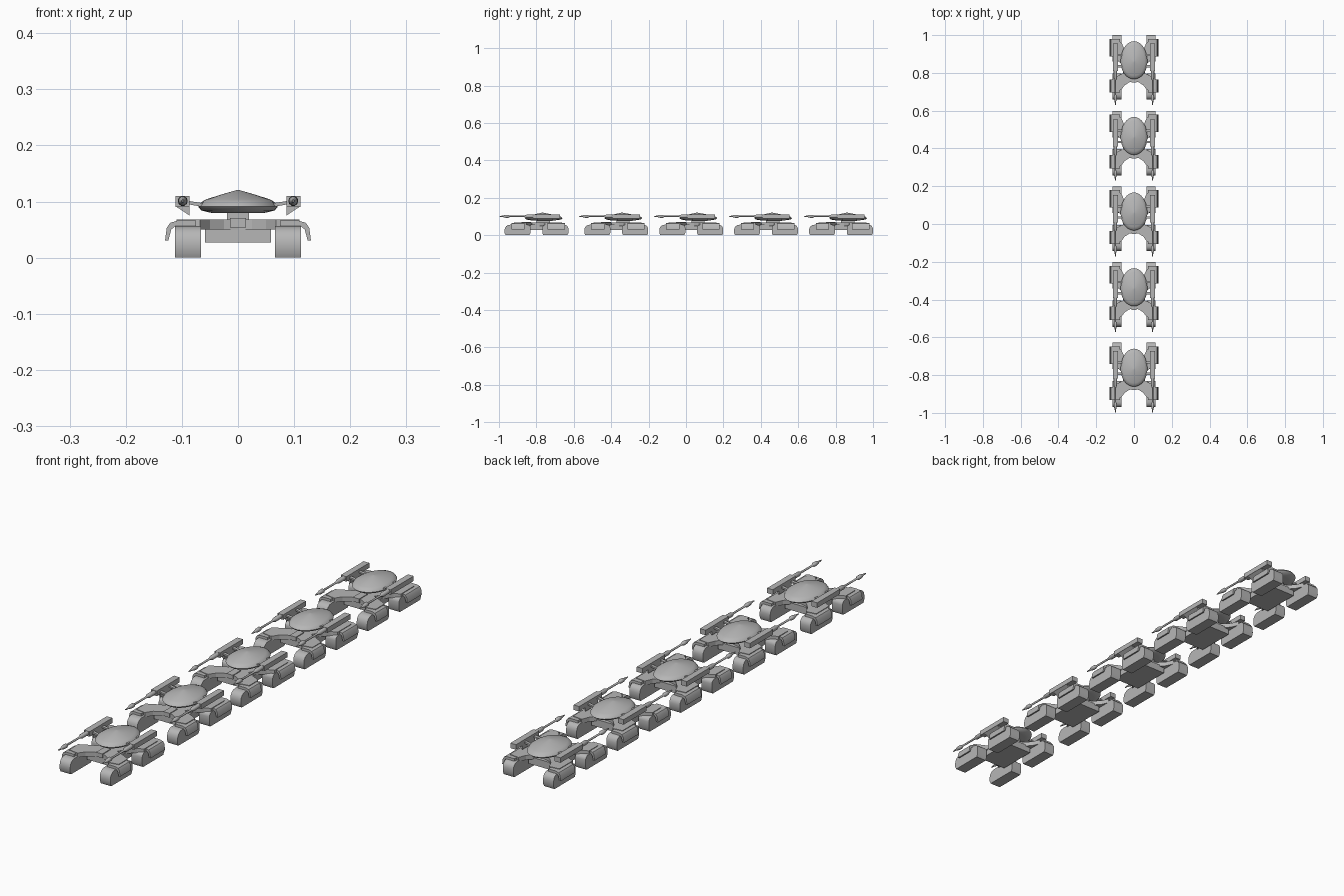
import bpy, bmesh, math
from mathutils import Vector

if "Cube" in bpy.data.objects:
    bpy.data.objects.remove(bpy.data.objects["Cube"])

# One hover-style tank is modelled with its tail at y = 0, then repeated in a row
TAILS = [1.0, 0.599, 0.199, -0.202, -0.628]

grey = bpy.data.materials.new("hull_grey")
grey.diffuse_color = (0.47, 0.47, 0.47, 1)
grey.use_nodes = True
grey.node_tree.nodes["Principled BSDF"].inputs["Base Color"].default_value = grey.diffuse_color


def finish(name, bm, mirror=False, smooth=None):
    """Mirror across x if wanted, then place one copy per tank."""
    if mirror:
        geom = bmesh.ops.duplicate(bm, geom=bm.verts[:] + bm.edges[:] + bm.faces[:])["geom"]
        for v in geom:
            if isinstance(v, bmesh.types.BMVert):
                v.co.x *= -1
    bmesh.ops.recalc_face_normals(bm, faces=bm.faces[:])
    me = bpy.data.meshes.new(name)
    bm.to_mesh(me)
    bm.free()
    me.materials.append(grey)
    for i, tail in enumerate(TAILS):
        ob = bpy.data.objects.new(f"{name}_{i + 1}", me)
        ob.location.y = tail
        bpy.context.collection.objects.link(ob)
        if smooth and i == 0:
            bpy.ops.object.select_all(action='DESELECT')
            ob.select_set(True)
            bpy.context.view_layer.objects.active = ob
            bpy.ops.object.shade_smooth_by_angle(angle=math.radians(smooth))


def loft(bm, rings):
    """Skin closed rings of equal length and cap both ends."""
    vr = [[bm.verts.new(p) for p in r] for r in rings]
    n = len(vr[0])
    for a, b in zip(vr, vr[1:]):
        for i in range(n):
            j = (i + 1) % n
            bm.faces.new((a[i], a[j], b[j], b[i]))
    bm.faces.new(vr[0])
    bm.faces.new(vr[-1])


def prism(bm, pts, axis, a, b):
    """Extrude a 2D outline along x, y or z from a to b."""
    def put(p, t):
        return {'x': (t, p[0], p[1]), 'y': (p[0], t, p[1]), 'z': (p[0], p[1], t)}[axis]
    loft(bm, [[put(p, a) for p in pts], [put(p, b) for p in pts]])


def box(bm, x0, x1, y0, y1, z0, z1):
    prism(bm, [(x0, y0), (x1, y0), (x1, y1), (x0, y1)], 'z', z0, z1)


def rounded(y0, y1, z1, r_front, r_back):
    """Side outline of a track pod with rounded upper corners."""
    pts = [(y0 + 0.006, 0), (y1 - 0.006, 0), (y1, 0.012)]
    for k in range(5):
        t = k * math.pi / 8
        pts.append((y1 - r_back + r_back * math.cos(t), z1 - r_back + r_back * math.sin(t)))
    for k in range(5):
        t = math.pi / 2 + k * math.pi / 8
        pts.append((y0 + r_front + r_front * math.cos(t), z1 - r_front + r_front * math.sin(t)))
    return pts + [(y0, 0.012)]


# Four track pods
for name, y0, y1, rf, rb in (("front_track", -0.342, -0.203, 0.028, 0.016),
                             ("rear_track", -0.14, 0.0, 0.016, 0.024)):
    bm = bmesh.new()
    prism(bm, rounded(y0, y1, 0.056, rf, rb), 'x', 0.066, 0.1125)
    finish(name, bm, mirror=True, smooth=30)

# Fenders that wrap over the outside of each track
fender = [(0.075, 0.056), (0.075, 0.066), (0.108, 0.066), (0.121, 0.062), (0.127, 0.053),
          (0.130, 0.031), (0.124, 0.031), (0.119, 0.050), (0.112, 0.056)]
for name, y0, y1 in (("front_fender", -0.305, -0.235), ("rear_fender", -0.112, -0.02)):
    bm = bmesh.new()
    prism(bm, fender, 'y', y0, y1)
    finish(name, bm, mirror=True, smooth=30)

# Hull tub and turret neck
bm = bmesh.new()
box(bm, -0.059, 0.059, -0.245, -0.085, 0.027, 0.056)
finish("hull", bm)
bm = bmesh.new()
box(bm, -0.02, 0.02, -0.17, -0.1, 0.055, 0.084)
finish("turret_neck", bm)
bm = bmesh.new()
box(bm, -0.014, 0.014, -0.252, -0.2, 0.054, 0.071)
finish("front_hatch", bm)

# Spreading deck plates that carry the tracks
front = [(0.0, -0.20), (0.04, -0.195), (0.075, -0.21), (0.11, -0.228), (0.11, -0.285),
         (0.068, -0.292), (0.05, -0.266), (0.025, -0.25), (0.0, -0.245)]
rear = [(0.0, -0.205), (0.04, -0.2), (0.065, -0.155), (0.085, -0.135), (0.11, -0.125),
        (0.11, -0.04), (0.068, -0.035), (0.055, -0.065), (0.03, -0.092), (0.0, -0.1)]
for name, half in (("front_deck", front), ("rear_deck", rear)):
    bm = bmesh.new()
    prism(bm, half + [(-x, y) for x, y in half[-2:0:-1]], 'z', 0.05, 0.068)
    finish(name, bm)

# Egg-shaped turret with a peaked roof
bm = bmesh.new()
rings = []
for z, f in ((0.080, 0.68), (0.084, 0.92), (0.091, 1.0), (0.098, 0.94),
             (0.104, 0.80), (0.1125, 0.42), (0.1205, 0.03)):
    ring = []
    for k in range(32):
        t = math.tau * k / 32
        s = math.sin(t)
        ring.append((0.071 * f * math.cos(t), -0.14 + f * s * (0.108 if s > 0 else 0.093), z))
    rings.append(ring)
loft(bm, rings)
finish("turret", bm, smooth=40)

# Gun housings with a wedge fin below
bm = bmesh.new()
box(bm, 0.086, 0.111, -0.19, -0.045, 0.09, 0.11)
prism(bm, [(0.086, 0.09), (0.109, 0.09), (0.086, 0.075)], 'y', -0.165, -0.085)
finish("gun_housing", bm, mirror=True)

# Struts between turret and guns
bm = bmesh.new()
for y in (-0.165, -0.105):
    prism(bm, [(0.055, 0.089), (0.088, 0.095), (0.088, 0.101), (0.055, 0.096)], 'y', y - 0.006, y + 0.006)
finish("gun_strut", bm, mirror=True)

# Stepped barrels with a spindle-shaped muzzle
bm = bmesh.new()
rings = []
for y, r in ((-0.185, 0.009), (-0.225, 0.009), (-0.238, 0.004), (-0.315, 0.004),
             (-0.322, 0.0085), (-0.338, 0.008), (-0.352, 0.004), (-0.37, 0.002)):
    rings.append([(0.0985 + r * math.cos(math.tau * k / 10), y,
                   0.101 + r * math.sin(math.tau * k / 10)) for k in range(10)])
loft(bm, rings)
finish("gun_barrel", bm, mirror=True, smooth=40)
